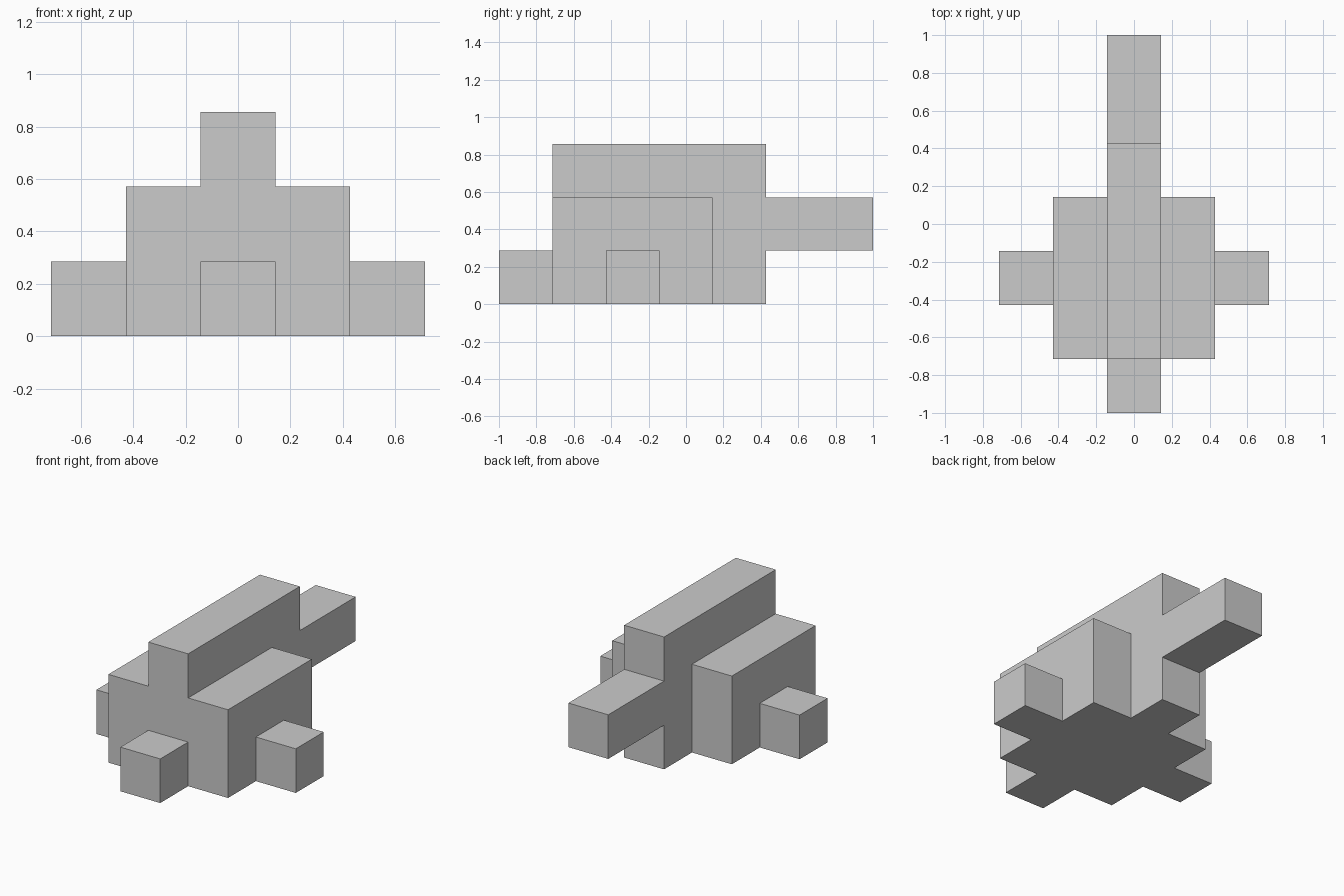
import bpy, bmesh, math
from itertools import product
from mathutils import Vector

if "Cube" in bpy.data.objects:
    bpy.data.objects.remove(bpy.data.objects["Cube"])

U = 2 / 7  # one block; the model is 7 blocks long

# Parts as block ranges: (x0, x1, y0, y1, z0, z1), x counted from the centre, y from the front
parts = {
    "ridge":       (0, 0, 1, 4, 0, 2),
    "wide_body":   (-1, 1, 1, 3, 0, 1),
    "side_blocks": (-2, 2, 2, 2, 0, 0),
    "front_block": (0, 0, 0, 0, 0, 0),
    "rear_beam":   (0, 0, 5, 6, 1, 1),
}

cells = set()
for x0, x1, y0, y1, z0, z1 in parts.values():
    cells |= set(product(range(x0, x1 + 1), range(y0, y1 + 1), range(z0, z1 + 1)))

# Outer skin: a square wherever a block has no neighbour
bm = bmesh.new()
for cell in cells:
    centre = Vector(cell) + Vector((0, -3, 0.5))
    for axis, sign in product(range(3), (-1, 1)):
        near = list(cell)
        near[axis] += sign
        if tuple(near) in cells:
            continue
        n, a, b = Vector(), Vector(), Vector()
        n[axis] = sign * 0.5
        a[(axis + 1) % 3] = 0.5
        b[(axis + 2) % 3] = 0.5 * sign
        corners = (-a - b, a - b, a + b, b - a)
        bm.faces.new([bm.verts.new((centre + n + c) * U) for c in corners])

# Weld, then merge flat areas into single faces
bmesh.ops.remove_doubles(bm, verts=bm.verts[:], dist=0.001)
bmesh.ops.dissolve_limit(bm, angle_limit=math.radians(1),
                         verts=bm.verts[:], edges=bm.edges[:])

mesh = bpy.data.meshes.new("stepped_block_body")
bm.to_mesh(mesh)
bm.free()
body = bpy.data.objects.new("stepped_block_body", mesh)
bpy.context.collection.objects.link(body)
